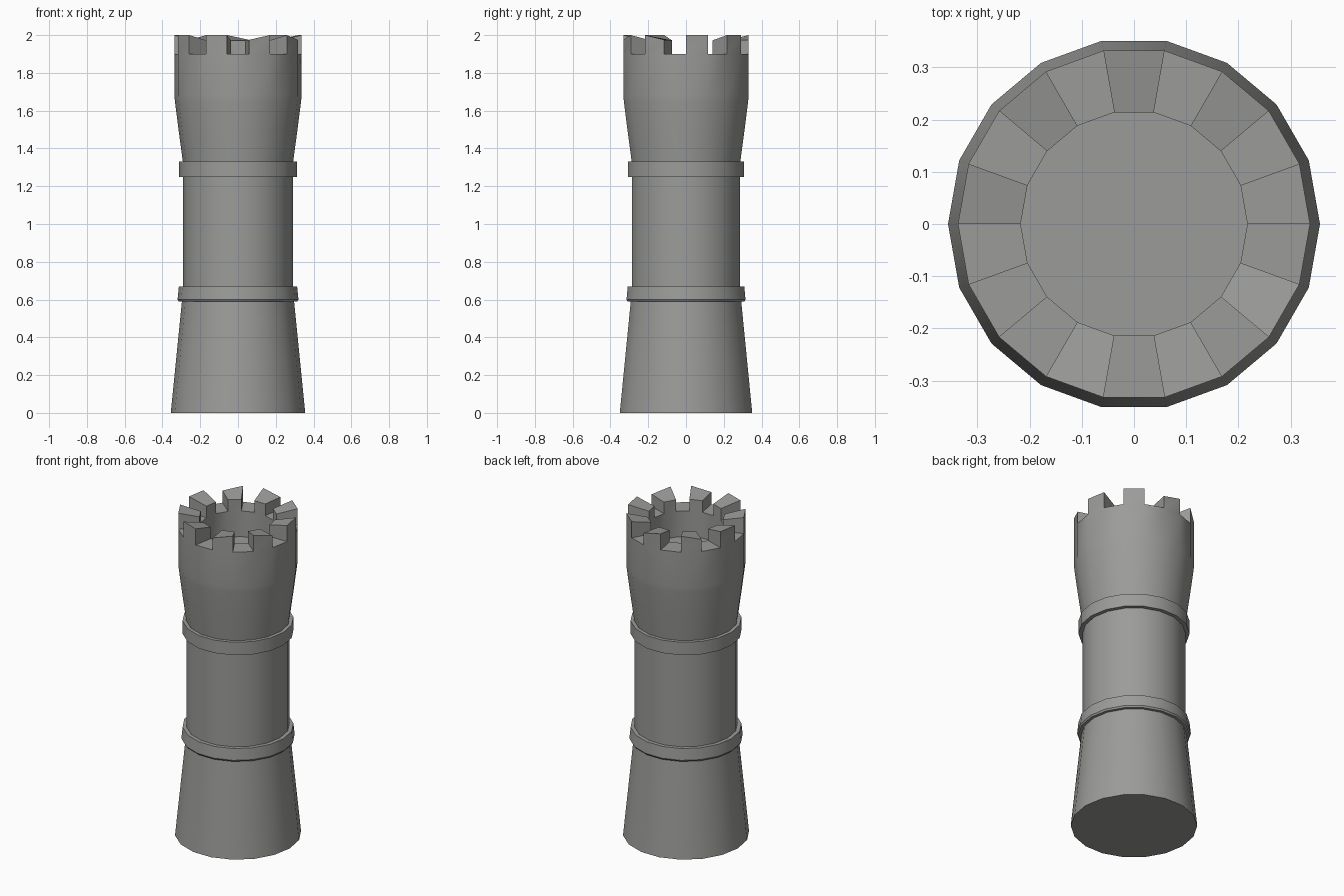
import bpy, bmesh, math

if "Cube" in bpy.data.objects:
    bpy.data.objects.remove(bpy.data.objects["Cube"])

N = 18                      # sides of the tower
R_OUT, R_IN = 0.337, 0.217  # battlement wall radii
Z_WALL, Z_FLOOR = 1.90, 1.74

stone = bpy.data.materials.new("grey_stone")
stone.diffuse_color = (0.33, 0.33, 0.32, 1)
stone.use_nodes = True
stone.node_tree.nodes["Principled BSDF"].inputs["Base Color"].default_value = stone.diffuse_color


def ring(bm, r, z):
    return [bm.verts.new((r * math.cos(2 * math.pi * i / N),
                          r * math.sin(2 * math.pi * i / N), z)) for i in range(N)]


def bridge(bm, a, b, skip=lambda i: False):
    for i in range(N):
        if not skip(i):
            j = (i + 1) % N
            bm.faces.new((a[i], a[j], b[j], b[i]))


def finish(bm, name):
    bmesh.ops.recalc_face_normals(bm, faces=bm.faces)
    me = bpy.data.meshes.new(name)
    bm.to_mesh(me)
    bm.free()
    me.materials.append(stone)
    ob = bpy.data.objects.new(name, me)
    bpy.context.collection.objects.link(ob)
    bpy.ops.object.select_all(action='DESELECT')
    ob.select_set(True)
    bpy.context.view_layer.objects.active = ob
    bpy.ops.object.shade_smooth_by_angle(angle=math.radians(35))
    return ob


# tower body: flared foot, shaft with two bands, flared head, sunken roof floor
profile = [(0.356, 0), (0.328, 0.28), (0.307, 0.49), (0.297, 0.59),
           (0.314, 0.59), (0.320, 0.60), (0.313, 0.67), (0.290, 0.67),
           (0.290, 1.25), (0.313, 1.25), (0.313, 1.33), (0.292, 1.33),
           (0.315, 1.50), (0.334, 1.65), (R_OUT, 1.68), (R_OUT, Z_WALL),
           (R_IN, Z_WALL), (R_IN, Z_FLOOR)]
bm = bmesh.new()
rings = [ring(bm, r, z) for r, z in profile]
for k, (a, b) in enumerate(zip(rings, rings[1:])):
    # the wall top stays open where a merlon stands
    bridge(bm, a, b, (lambda i: i % 2 == 0) if k == len(rings) - 3 else (lambda i: False))
bm.faces.new(rings[0])
bm.faces.new(rings[-1])

# merlons on every second side, with tops sloping inward; four have a worn corner
worn = {4, 7, 14, 17}
out, inn = rings[-3], rings[-2]
for i in range(0, N, 2):
    j = (i + 1) % N
    base = [out[i], out[j], inn[j], inn[i]]
    heights = [1.975 if i in worn else 2.0, 1.975 if j in worn else 2.0, 1.972, 1.972]
    top = [bm.verts.new((v.co.x, v.co.y, h)) for v, h in zip(base, heights)]
    for a in range(4):
        b = (a + 1) % 4
        bm.faces.new((base[a], base[b], top[b], top[a]))
    bm.faces.new(top)
finish(bm, "tower")
